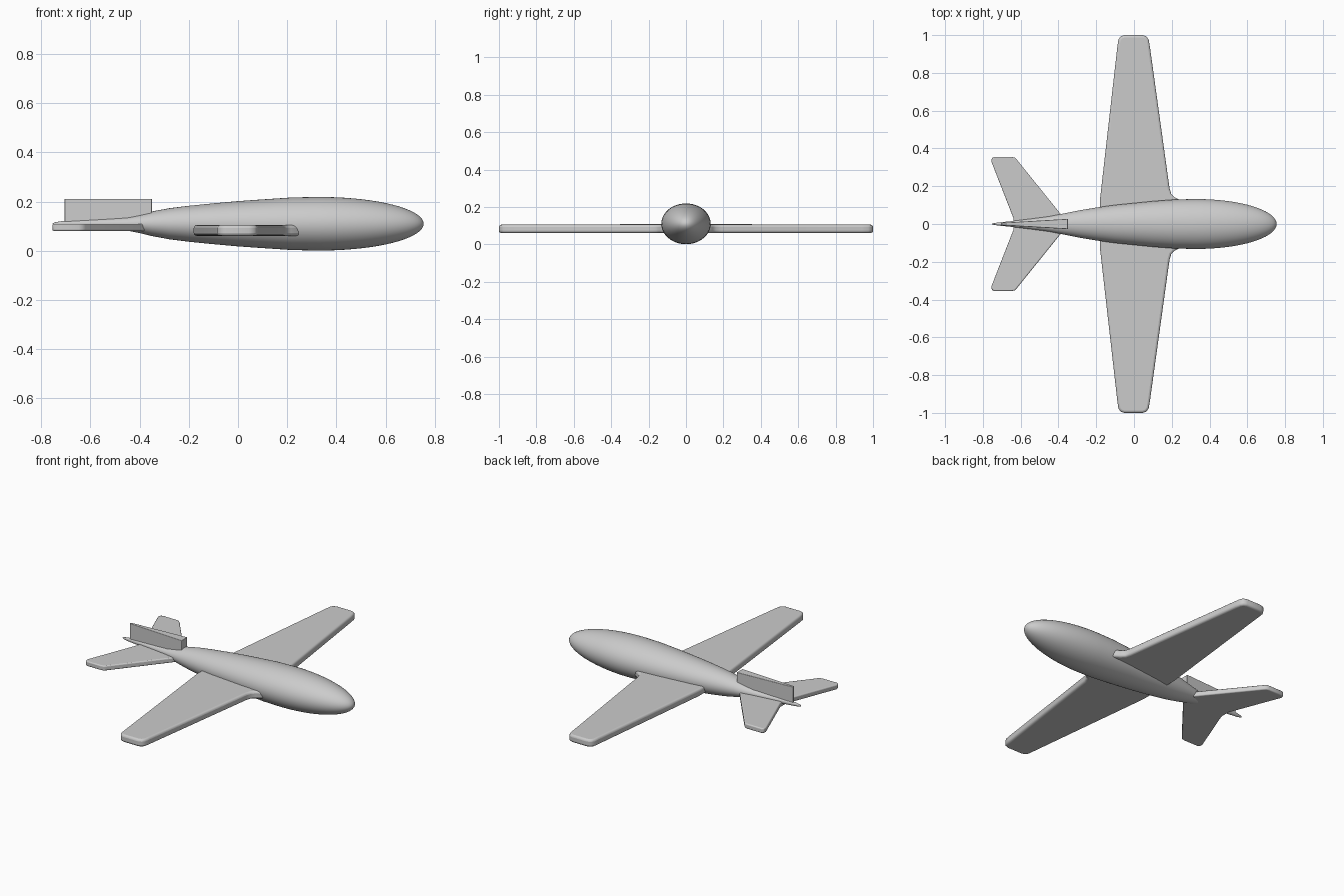
import bpy, bmesh, math
from math import sin, cos, pi, sqrt

if "Cube" in bpy.data.objects:
    bpy.data.objects.remove(bpy.data.objects["Cube"])

ZC = 0.11  # fuselage axis height


def make_object(name, bm, angle=40, bevel=0.0):
    bmesh.ops.recalc_face_normals(bm, faces=bm.faces)
    mesh = bpy.data.meshes.new(name)
    bm.to_mesh(mesh)
    bm.free()
    ob = bpy.data.objects.new(name, mesh)
    bpy.context.collection.objects.link(ob)
    if bevel:
        mod = ob.modifiers.new("Bevel", "BEVEL")
        mod.width = bevel
        mod.segments = 3
        mod.limit_method = "ANGLE"
        mod.angle_limit = math.radians(50)
    bpy.ops.object.select_all(action="DESELECT")
    ob.select_set(True)
    bpy.context.view_layer.objects.active = ob
    bpy.ops.object.shade_smooth_by_angle(angle=math.radians(angle))
    return ob


def slab(name, outline, z0, z1, bevel):
    """Extrude a plan outline (x, y) from z0 to z1."""
    bm = bmesh.new()
    face = bm.faces.new([bm.verts.new((x, y, z0)) for x, y in outline])
    ext = bmesh.ops.extrude_face_region(bm, geom=[face])
    for v in ext["geom"]:
        if isinstance(v, bmesh.types.BMVert):
            v.co.z = z1
    return make_object(name, bm, bevel=bevel)


def both_sides(half):
    """Close a half outline with its mirror image across y = 0."""
    return half + [(x, -y) for x, y in reversed(half)]


# Fuselage: elliptical nose, then a tapering tail boom (x, half width, half height)
stations = []
for i in range(19):
    t = pi / 2 * i / 18
    stations.append((0.33 + 0.425 * cos(t), 0.132 * sin(t), 0.109 * sin(t)))
stations += [(0.22, 0.130, 0.107), (0.1, 0.121, 0.099), (0.0, 0.111, 0.092),
             (-0.1, 0.101, 0.083), (-0.2, 0.087, 0.073), (-0.28, 0.074, 0.063),
             (-0.35, 0.060, 0.050), (-0.4, 0.050, 0.038), (-0.45, 0.040, 0.028),
             (-0.55, 0.027, 0.021), (-0.65, 0.015, 0.015), (-0.72, 0.008, 0.010),
             (-0.745, 0.004, 0.006), (-0.755, 0.0, 0.0)]
N = 48
bm = bmesh.new()
rings = []
for x, ry, rz in stations:
    if ry < 1e-6:
        rings.append([bm.verts.new((x, 0, ZC))] * N)
    else:
        rings.append([bm.verts.new((x, ry * cos(2 * pi * k / N), ZC + rz * sin(2 * pi * k / N)))
                      for k in range(N)])
for a, b in zip(rings, rings[1:]):
    for k in range(N):
        j = (k + 1) % N
        quad = list(dict.fromkeys([a[k], a[j], b[j], b[k]]))
        bm.faces.new(quad)
make_object("fuselage", bm, angle=60)

# Main wing: tapered slab with root fillet and rounded tips
wing = [(0.26, 0.10), (0.245, 0.125), (0.215, 0.142), (0.197, 0.16), (0.188, 0.19),
        (0.084, 0.94), (0.078, 0.975), (0.066, 0.993), (0.045, 1.0),
        (-0.05, 1.0), (-0.071, 0.993), (-0.083, 0.975), (-0.088, 0.94),
        (-0.18, 0.13), (-0.18, 0.04)]
slab("wing", both_sides(wing), 0.061, 0.105, 0.012)

# Tailplane: swept slab
tail = [(-0.36, 0.02), (-0.39, 0.055), (-0.62, 0.340), (-0.632, 0.352), (-0.648, 0.355),
        (-0.74, 0.355), (-0.753, 0.348), (-0.755, 0.330), (-0.638, 0.03), (-0.63, 0.0)]
slab("tailplane", both_sides(tail[:-1]), 0.081, 0.110, 0.006)

# Fin: upright block, wedge shaped in plan
slab("fin", [(-0.35, 0.027), (-0.35, -0.027), (-0.705, -0.006), (-0.705, 0.006)],
     0.115, 0.211, 0.003)
